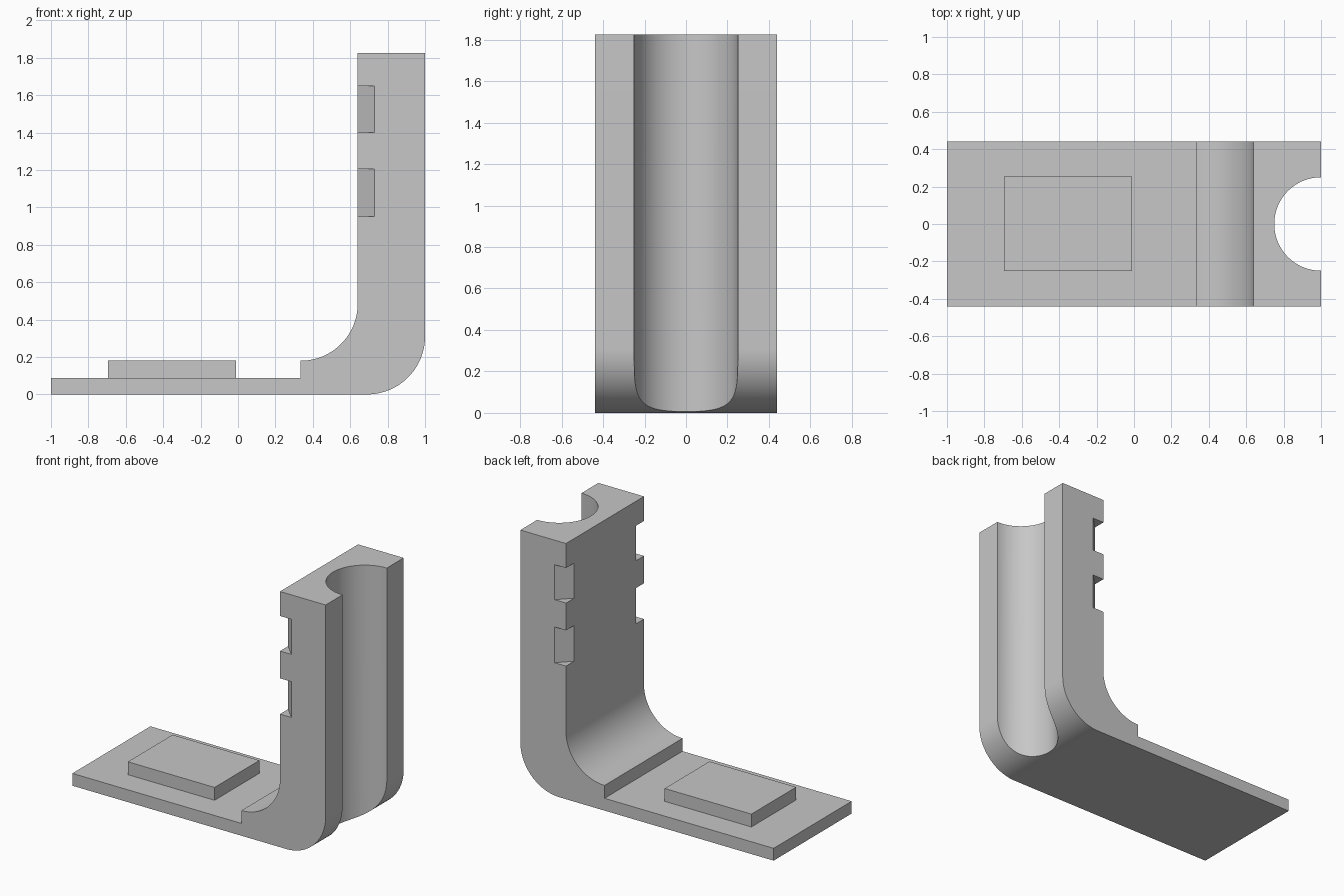
import bpy, bmesh
from math import pi, sin, cos, radians

cube = bpy.data.objects.get("Cube")
if cube:
    bpy.data.objects.remove(cube, do_unlink=True)

HALF_W, HEIGHT = 0.44, 1.825
BASE_TOP, STEP_TOP, STEP_X, WALL_X = 0.088, 0.18, 0.335, 0.64

grey = bpy.data.materials.new("light grey")
grey.use_nodes = True
colour = (0.57, 0.57, 0.57, 1)
grey.diffuse_color = colour
grey.node_tree.nodes["Principled BSDF"].inputs["Base Color"].default_value = colour


def arc(cx, cy, r, start, end, steps=32):
    angles = [radians(start + (end - start) * i / steps) for i in range(steps + 1)]
    return [(cx + r * cos(a), cy + r * sin(a)) for a in angles]


def prism(name, points, low, high, place):
    """Extrude a 2D outline; place maps (u, v, depth) to a 3D point."""
    bm = bmesh.new()
    face = bm.faces.new([bm.verts.new(place(u, v, low)) for u, v in points])
    shift = [b - a for a, b in zip(place(0, 0, low), place(0, 0, high))]
    new = bmesh.ops.extrude_face_region(bm, geom=[face])["geom"]
    verts = [g for g in new if isinstance(g, bmesh.types.BMVert)]
    bmesh.ops.translate(bm, verts=verts, vec=shift)
    bmesh.ops.recalc_face_normals(bm, faces=bm.faces)
    mesh = bpy.data.meshes.new(name)
    bm.to_mesh(mesh)
    bm.free()
    mesh.materials.append(grey)
    obj = bpy.data.objects.new(name, mesh)
    bpy.context.collection.objects.link(obj)
    return obj


def side(u, v, d):
    return (u, d, v)


def plan(u, v, d):
    return (u, v, d)


def cut(target, cutter):
    mod = target.modifiers.new("cut", "BOOLEAN")
    mod.operation, mod.solver, mod.object = "DIFFERENCE", "EXACT", cutter
    bpy.context.view_layer.objects.active = target
    bpy.ops.object.modifier_apply(modifier=mod.name)
    bpy.data.objects.remove(cutter, do_unlink=True)


# L-shaped body with rounded heel and inner fillet
r_out, r_in = 0.31, WALL_X - STEP_X
profile = [(-1, 0)] + arc(1 - r_out, r_out, r_out, -90, 0)
profile += [(1, HEIGHT), (WALL_X, HEIGHT)]
profile += arc(STEP_X, STEP_TOP + r_in, r_in, 0, -90)
profile += [(STEP_X, BASE_TOP), (-1, BASE_TOP)]
body = prism("bracket_body", profile, -HALF_W, HALF_W, side)

# Half-round channel down the outer face
cut(body, prism("channel_cutter", arc(1, 0, 0.25, 0, 360, 96)[:-1],
                -0.2, HEIGHT + 0.2, plan))

# Chamfered notches on both inner edges of the upright
size, over = 0.09, 0.05
for s in (-1, 1):
    for low, high in ((0.95, 1.205), (1.4, 1.65)):
        tri = [(WALL_X + size + over, s * (HALF_W + over)),
               (WALL_X - over, s * (HALF_W + over)),
               (WALL_X - over, s * (HALF_W - size - over))]
        cut(body, prism("notch_cutter", tri, low, high, plan))

# Raised pad on the base
pad = prism("base_pad", [(-0.695, -0.25), (-0.01, -0.25), (-0.01, 0.255), (-0.695, 0.255)],
            BASE_TOP - 0.01, STEP_TOP, plan)

# Smooth the curved walls, keep the edges crisp
bpy.ops.object.select_all(action="DESELECT")
body.select_set(True)
bpy.context.view_layer.objects.active = body
bpy.ops.object.shade_smooth_by_angle(angle=radians(20))
